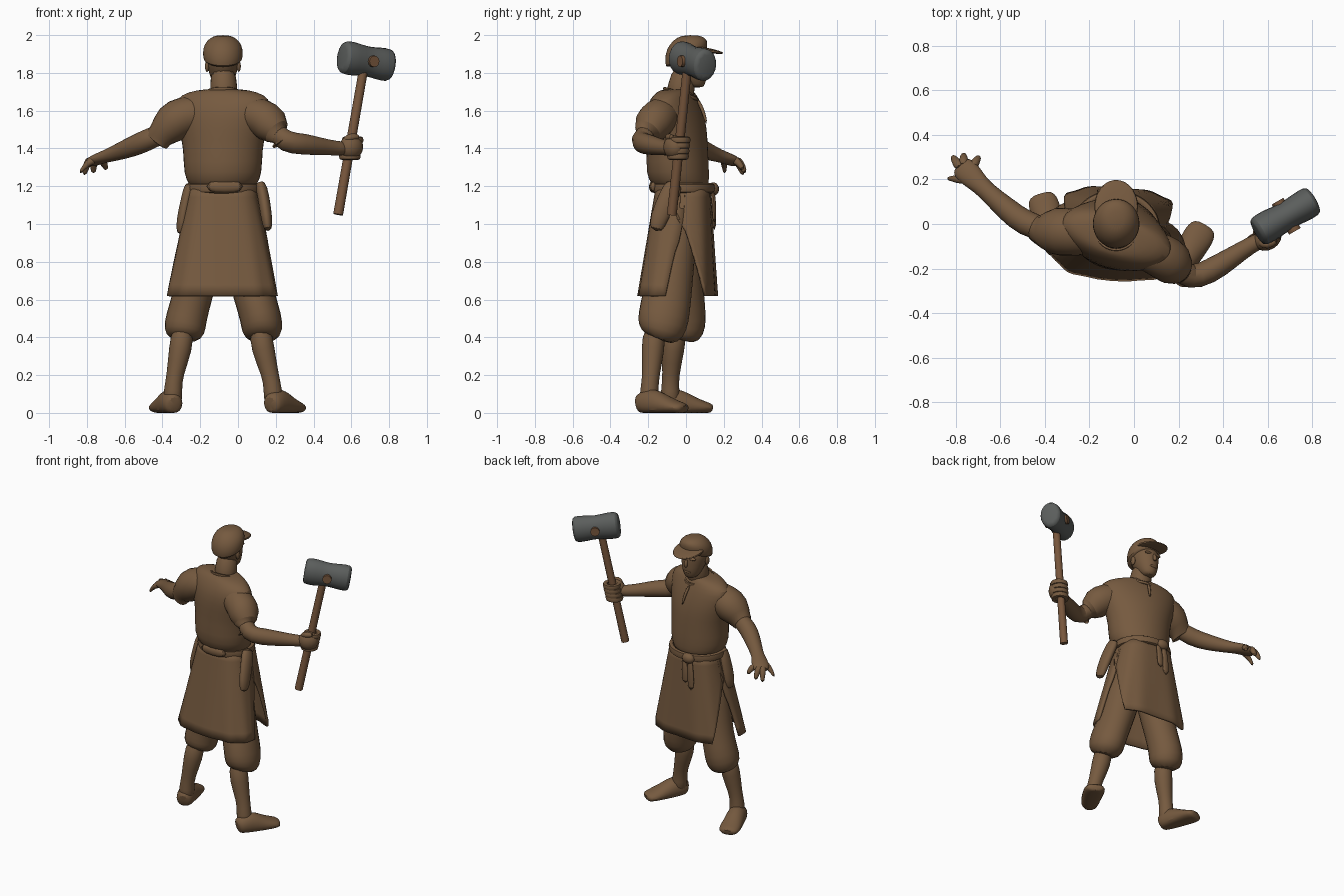
import bpy, bmesh, math
from mathutils import Vector, Matrix

old = bpy.data.objects.get("Cube")
if old:
    bpy.data.objects.remove(old, do_unlink=True)


def material(name, red, green, blue):
    mat = bpy.data.materials.new(name)
    mat.use_nodes = True
    colour = (red, green, blue, 1)
    mat.diffuse_color = colour
    node = next(n for n in mat.node_tree.nodes if n.type == 'BSDF_PRINCIPLED')
    node.inputs["Base Color"].default_value = colour
    return mat


brown = material("clay brown", .18, .102, .05)
wood = material("handle wood", .19, .095, .046)
stone = material("dull grey", .105, .112, .108)


def finish(name, bm, mat=brown, smooth=1):
    """Turn a bmesh into a smooth shaded object."""
    bmesh.ops.recalc_face_normals(bm, faces=bm.faces)
    mesh = bpy.data.meshes.new(name)
    bm.to_mesh(mesh)
    bm.free()
    mesh.materials.append(mat)
    obj = bpy.data.objects.new(name, mesh)
    bpy.context.collection.objects.link(obj)
    if smooth:
        obj.modifiers.new("rounding", 'SUBSURF').levels = smooth
        obj.modifiers["rounding"].render_levels = smooth
    bpy.ops.object.select_all(action='DESELECT')
    obj.select_set(True)
    bpy.context.view_layer.objects.active = obj
    bpy.ops.object.shade_smooth_by_angle(angle=math.radians(50))
    return obj


def skin(name, rings, mat=brown, closed=False, smooth=1):
    """Bridge a row of point rings into a tube."""
    bm = bmesh.new()
    rows = [[bm.verts.new(p) for p in ring] for ring in rings]
    count = len(rows[0])
    pairs = list(zip(rows, rows[1:]))
    if closed:
        pairs.append((rows[-1], rows[0]))
    for low, high in pairs:
        for i in range(count):
            j = (i + 1) % count
            bm.faces.new((low[i], low[j], high[j], high[i]))
    if not closed:
        bm.faces.new(rows[0][::-1])
        bm.faces.new(rows[-1])
    return finish(name, bm, mat, smooth)


def oval(cx, cy, z, rx, ry, turn=0, tilt=0, count=20):
    """Level ring of points, turned about z and tilted up towards +y."""
    ring = []
    for i in range(count):
        a = math.tau * i / count
        p = Matrix.Rotation(math.radians(turn), 3, 'Z') @ Vector((rx * math.cos(a), ry * math.sin(a), 0))
        ring.append(p + Vector((cx, cy, z + tilt * p.y)))
    return ring


def limb(name, *stops, mat=brown, count=12, floor=None, smooth=1):
    """Tube through stops of x, y, z, width and optional height radius."""
    centres = [Vector(s[:3]) for s in stops]
    rings = []
    for k, stop in enumerate(stops):
        along = (centres[min(k + 1, len(stops) - 1)] - centres[max(k - 1, 0)]).normalized()
        hint = Vector((0, 1, 0)) if abs(along.z) > .8 else Vector((0, 0, 1))
        side = along.cross(hint).normalized()
        up = side.cross(along)
        ring = []
        for i in range(count):
            a = math.tau * i / count
            p = centres[k] + side * stop[3] * math.cos(a) + up * stop[-1] * math.sin(a)
            if floor is not None:
                p.z = max(p.z, floor)
            ring.append(p)
        rings.append(ring)
    return skin(name, rings, mat, smooth=smooth)


def ball(name, centre, size, turn=0):
    bm = bmesh.new()
    place = Matrix.Translation(centre) @ Matrix.Rotation(math.radians(turn), 4, 'Z') @ Matrix.Diagonal((*size, 1))
    bmesh.ops.create_uvsphere(bm, u_segments=16, v_segments=10, radius=1, matrix=place)
    return finish(name, bm, smooth=0)


def hoop(name, centre, rx, ry, thick, high, turn=0, tilt=0):
    """Closed band following an oval."""
    rings = []
    for p, q in zip(oval(*centre, rx, ry, turn, tilt, 28), oval(*centre, rx + thick, ry + thick, turn, tilt, 28)):
        rise = Vector((0, 0, high))
        rings.append([p + rise, q + rise, q - rise, p - rise])
    return skin(name, rings, closed=True)


MID = -.08

# Shirt: turned further round towards the shoulders, bloused over the waist
skin("shirt", [oval(MID, *row) for row in (
    (-.02, 1.18, .165, .14, -6), (-.03, 1.21, .182, .15, -8),
    (-.045, 1.26, .212, .17, -10), (-.045, 1.4, .213, .16, -13),
    (-.05, 1.5, .24, .157, -16), (-.06, 1.6, .265, .14, -17),
    (-.06, 1.665, .262, .112, -17), (-.055, 1.7, .19, .09, -15), (-.05, 1.715, .1, .075, -10))])
hoop("shirt_collar", (MID, -.03, 1.69), .085, .08, .012, .012, tilt=-.3)
limb("shirt_neck_slit", (-.07, .06, 1.66, .01), (-.055, .092, 1.6, .01), (-.045, .108, 1.53, .007))

# Sleeves, arms and open hand
limb("right_sleeve", (-.14, -.045, 1.58, .09), (-.23, -.04, 1.585, .105), (-.32, -.035, 1.56, .117),
     (-.385, -.03, 1.5, .105), (-.447, -.025, 1.425, .1), (-.42, -.025, 1.45, .06))
limb("left_sleeve", (.0, -.09, 1.6, .085), (.08, -.125, 1.58, .1), (.15, -.155, 1.555, .108),
     (.205, -.205, 1.49, .1), (.255, -.245, 1.42, .1), (.23, -.22, 1.45, .06))
limb("right_arm", (-.38, -.03, 1.49, .06), (-.49, .0, 1.44, .06),
     (-.57, .065, 1.405, .056), (-.67, .155, 1.368, .04), (-.71, .195, 1.355, .05, .033),
     (-.755, .24, 1.338, .062, .03), (-.79, .27, 1.32, .045, .022))
limb("left_arm", (.19, -.19, 1.5, .06), (.25, -.248, 1.43, .06),
     (.34, -.215, 1.425, .06), (.44, -.15, 1.41, .048), (.53, -.09, 1.4, .038), (.58, -.07, 1.4, .04))
for label, bx, by, tx, ty, tz in (
        ("index", -.73, .25, -.695, .305, 1.285), ("middle", -.765, .26, -.765, .315, 1.265),
        ("ring", -.78, .25, -.815, .305, 1.255), ("thumb", -.75, .2, -.84, .205, 1.265)):
    limb("right_" + label + "_finger", (bx, by, 1.34, .024),
         ((bx + tx) / 2, (by + ty) / 2, 1.33, .023), (tx, ty, tz, .015), count=8)

# Hammer: handle, block and cross peg
foot_end, top_end = Vector((.53, -.075, 1.05)), Vector((.67, .01, 1.85))
limb("hammer_handle", (*foot_end, .026), (*foot_end.lerp(top_end, .5), .025), (*top_end, .024), mat=wood, smooth=0)
start, end = Vector((.55, -.04, 1.885)), Vector((.81, .11, 1.838))
limb("hammer_block", *((*start.lerp(end, t), r * .84, r + .004) for t, r in (
    (0, .07), (.03, .09), (.25, .093), (.5, .076), (.75, .088), (.96, .09), (1, .07))), mat=stone, count=10)
across = (end - start).cross(Vector((0, 0, 1))).normalized()
peg = start.lerp(end, .51)
limb("hammer_peg", (*(peg - across * .076), .03), (*(peg + across * .08), .03), mat=wood, smooth=0)

# Gripping hand: palm and fingers wrapped round the handle
ball("left_palm", (.6, -.065, 1.408), (.066, .052, .064), 30)
for k in range(4):
    spot = foot_end.lerp(top_end, .385 + .036 * k)
    hoop("left_finger_%d" % (k + 1), spot + Vector((.008, 0, 0)), .025, .025, .035, .021)
limb("left_thumb", (.56, -.08, 1.44, .022), (.6, -.1, 1.465, .022), (.645, -.07, 1.46, .016), count=8)

# Head, face and cap
limb("neck", (-.075, -.04, 1.64, .085), (-.075, -.025, 1.73, .072), (MID, 0, 1.83, .07))
skin("head", [oval(MID, *row) for row in (
    (.06, 1.722, .03, .03), (.05, 1.738, .05, .05), (.035, 1.78, .068, .078),
    (.015, 1.83, .082, .097), (.01, 1.88, .09, .104), (.01, 1.92, .08, .09))])
limb("nose", (MID, .105, 1.87, .01), (MID, .12, 1.83, .015), (MID, .115, 1.81, .012), count=8)
ball("mouth", (MID, .1, 1.775), (.028, .013, .01))
for label, side in (("left", 1), ("right", -1)):
    ball(label + "_ear", (MID + side * .084, -.005, 1.835), (.011, .02, .03))
    ball(label + "_brow", (MID + side * .035, .095, 1.87), (.028, .014, .01))
skin("cap", [oval(MID, *row) for row in (
    (.0, 1.862, .09, .098, 0, .35), (.0, 1.87, .104, .108, 0, .35), (.0, 1.905, .108, .114, 0, .3),
    (.005, 1.948, .102, .11, 0, .2), (.015, 1.983, .072, .082, 0, .08), (.02, 2, .035, .04))])
skin("cap_brim", [oval(MID, *row) for row in (
    (.08, 1.908, .08, .1, 0, -.1), (.08, 1.916, .1, .12, 0, -.12),
    (.08, 1.928, .1, .122, 0, -.16), (.07, 1.942, .08, .08, 0, -.2))])


def panel(name, first, last, cut, hem):
    """Hanging skirt panel whose side edges part towards the hem."""
    bm = bmesh.new()
    rows, steps = 10, 24
    grid = []
    for r in range(rows + 1):
        t = r / rows
        inset = cut * max(0, t - .25) / .75
        line = []
        for s in range(steps + 1):
            a = math.radians(first + inset + (last - first - 2 * inset) * s / steps)
            fold = 1 + .015 * t * math.sin(a * 11)
            x, y = (math.copysign(abs(f) ** .68, f) for f in (math.cos(a), math.sin(a)))
            p = Matrix.Rotation(math.radians(-4), 3, 'Z') @ Vector(
                ((.175 + .125 * t) * x * fold, (.143 + .066 * t) * y * fold, 0))
            line.append(bm.verts.new(p + Vector((MID, -.015 - .03 * t, 1.2 + (hem - 1.2) * t))))
        grid.append(line)
    for low, high in zip(grid, grid[1:]):
        for s in range(steps):
            bm.faces.new((low[s], low[s + 1], high[s + 1], high[s]))
    obj = finish(name, bm, smooth=0)
    obj.modifiers.new("cloth", 'SOLIDIFY').thickness = .016


# Apron skirt and waist sash
panel("back_apron", 176, 364, 10, .62)
panel("front_apron", -4, 184, 50, .62)
hoop("waist_sash", (MID, -.015, 1.19), .165, .135, .036, .03, -6)
limb("back_sash_flap", (-.17, -.172, 1.2, .018, .03), (-.07, -.18, 1.195, .02, .032), (.03, -.172, 1.2, .018, .03))
ball("sash_knot", (-.12, .145, 1.185), (.045, .03, .035))
for label, shift in (("long", 0), ("short", .045)):
    limb(label + "_sash_end", (-.13 + shift, .14, 1.18, .018, .012), (-.14 + shift, .15, 1.1, .024, .012),
         (-.145 + shift, .15, .96 + shift, .028, .01))
limb("left_pouch", (.115, -.055, 1.225, .032, .05), (.135, -.09, 1.15, .032, .055), (.152, -.145, 1.03, .032, .05), (.16, -.16, .96, .022, .035))
limb("right_pouch", (-.25, -.05, 1.225, .032, .04), (-.275, -.055, 1.13, .028, .045), (-.298, -.06, 1.01, .033, .05), (-.303, -.06, .94, .022, .03))

# Breeches, calves and feet
limb("right_breech", (-.15, -.03, 1.05, .12), (-.2, -.025, .8, .12), (-.24, -.01, .62, .108),
     (-.275, -.005, .5, .113, .12), (-.285, -.015, .43, .116), (-.29, -.03, .385, .08))
limb("left_breech", (-.01, -.05, 1.05, .12), (.04, -.07, .8, .12), (.085, -.1, .62, .112, .135),
     (.123, -.12, .5, .115, .143), (.13, -.13, .43, .114, .13), (.13, -.15, .385, .08))
limb("right_calf", (-.29, -.05, .46, .06), (-.303, -.07, .34, .066), (-.335, -.08, .2, .044),
     (-.345, -.085, .12, .05), (-.345, -.08, .04, .057))
limb("left_calf", (.115, -.165, .46, .06), (.13, -.175, .34, .066), (.172, -.185, .2, .045),
     (.185, -.195, .12, .05), (.19, -.195, .04, .057))
for label, heel, toe in (("right", (-.337, -.135), (-.42, .135)), ("left", (.17, -.255), (.32, -.005))):
    heel, toe = Vector(heel), Vector(toe)
    limb(label + "_foot", *((*heel.lerp(toe, t), z, w, h) for t, z, w, h in (
        (0, .045, .035, .045), (.06, .05, .057, .06), (.3, .055, .064, .085), (.55, .04, .068, .06),
        (.8, .03, .074, .037), (.95, .025, .064, .03), (1, .02, .04, .022))), floor=0)
